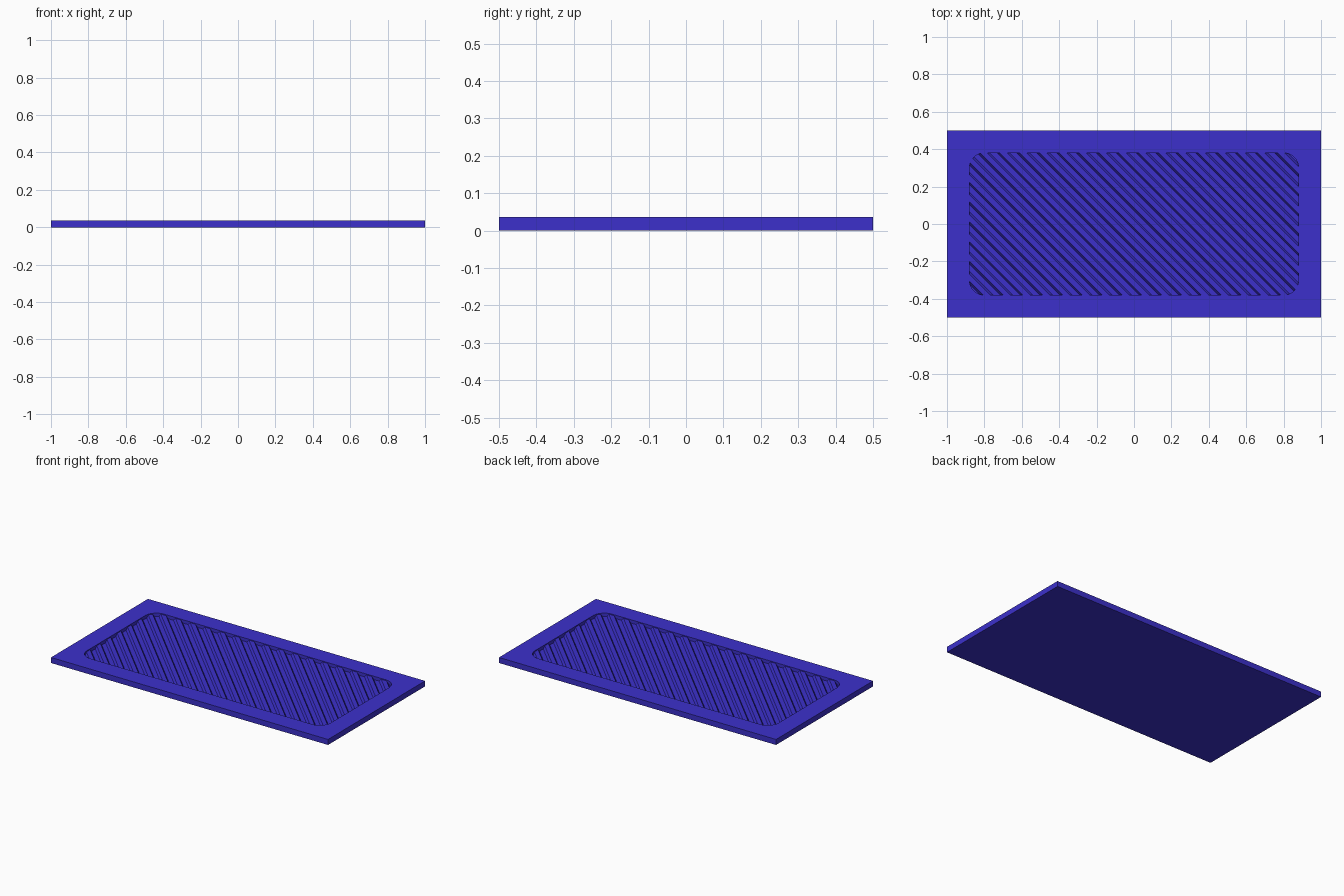
import bpy, bmesh
from math import cos, sin, pi, radians
from mathutils import Matrix

if "Cube" in bpy.data.objects:
    bpy.data.objects.remove(bpy.data.objects["Cube"])

W, D, H = 2.0, 1.0, 0.036           # slab
PX, PY, R = 0.88, 0.38, 0.08        # recess half sizes and corner radius
FLOOR, RIDGE = 0.014, 0.030         # groove floor and ridge top heights
PITCH, N = 0.075, 15                # ridge spacing, ridges each side of centre


def prism(name, pts, vec):
    """Closed solid: polygon extruded along vec."""
    bm = bmesh.new()
    face = bm.faces.new([bm.verts.new(p) for p in pts])
    ext = bmesh.ops.extrude_face_region(bm, geom=[face])
    bmesh.ops.translate(bm, vec=vec, verts=[v for v in ext["geom"] if isinstance(v, bmesh.types.BMVert)])
    bmesh.ops.recalc_face_normals(bm, faces=bm.faces)
    mesh = bpy.data.meshes.new(name)
    bm.to_mesh(mesh)
    bm.free()
    obj = bpy.data.objects.new(name, mesh)
    bpy.context.collection.objects.link(obj)
    return obj


def boolean(obj, cutter, op):
    """Apply a boolean and discard the cutter."""
    mod = obj.modifiers.new(op, "BOOLEAN")
    mod.operation, mod.object, mod.solver = op, cutter, "EXACT"
    bpy.context.view_layer.objects.active = obj
    bpy.ops.object.modifier_apply(modifier=mod.name)
    bpy.data.objects.remove(cutter)


# Flat slab
mat_slab = prism("ribbed_mat", [(-W/2, -D/2, 0), (W/2, -D/2, 0), (W/2, D/2, 0), (-W/2, D/2, 0)], (0, 0, H))

# Rounded rectangular recess
outline = []
for i, (sx, sy) in enumerate([(1, 1), (-1, 1), (-1, -1), (1, -1)]):
    for k in range(9):
        a = (i + k / 8) * pi / 2
        outline.append((sx * (PX - R) + R * cos(a), sy * (PY - R) + R * sin(a), 0.005))
recess = prism("recess", outline, (0, 0, 0.1))

# Diagonal trapezoid ridges, made as the lower side of a corrugated solid
profile = []
for i in range(-N, N + 1):
    c = i * PITCH
    for f, z in [(-0.32, FLOOR), (-0.18, RIDGE), (0.18, RIDGE), (0.32, FLOOR)]:
        profile.append((c + f * PITCH, -2, z))
end = (N + 0.5) * PITCH
profile = [(-end, -2, FLOOR)] + profile + [(end, -2, FLOOR), (end, -2, 0.08), (-end, -2, 0.08)]
ridges = prism("ridges", profile, (0, 4, 0))
ridges.data.transform(Matrix.Rotation(radians(45), 4, "Z"))

boolean(recess, ridges, "INTERSECT")
boolean(mat_slab, recess, "DIFFERENCE")

# Blue rubber
blue = bpy.data.materials.new("blue")
blue.diffuse_color = (0.045, 0.03, 0.6, 1)
blue.use_nodes = True
blue.node_tree.nodes["Principled BSDF"].inputs["Base Color"].default_value = blue.diffuse_color
mat_slab.data.materials.clear()
mat_slab.data.materials.append(blue)
for p in mat_slab.data.polygons:
    p.material_index = 0
